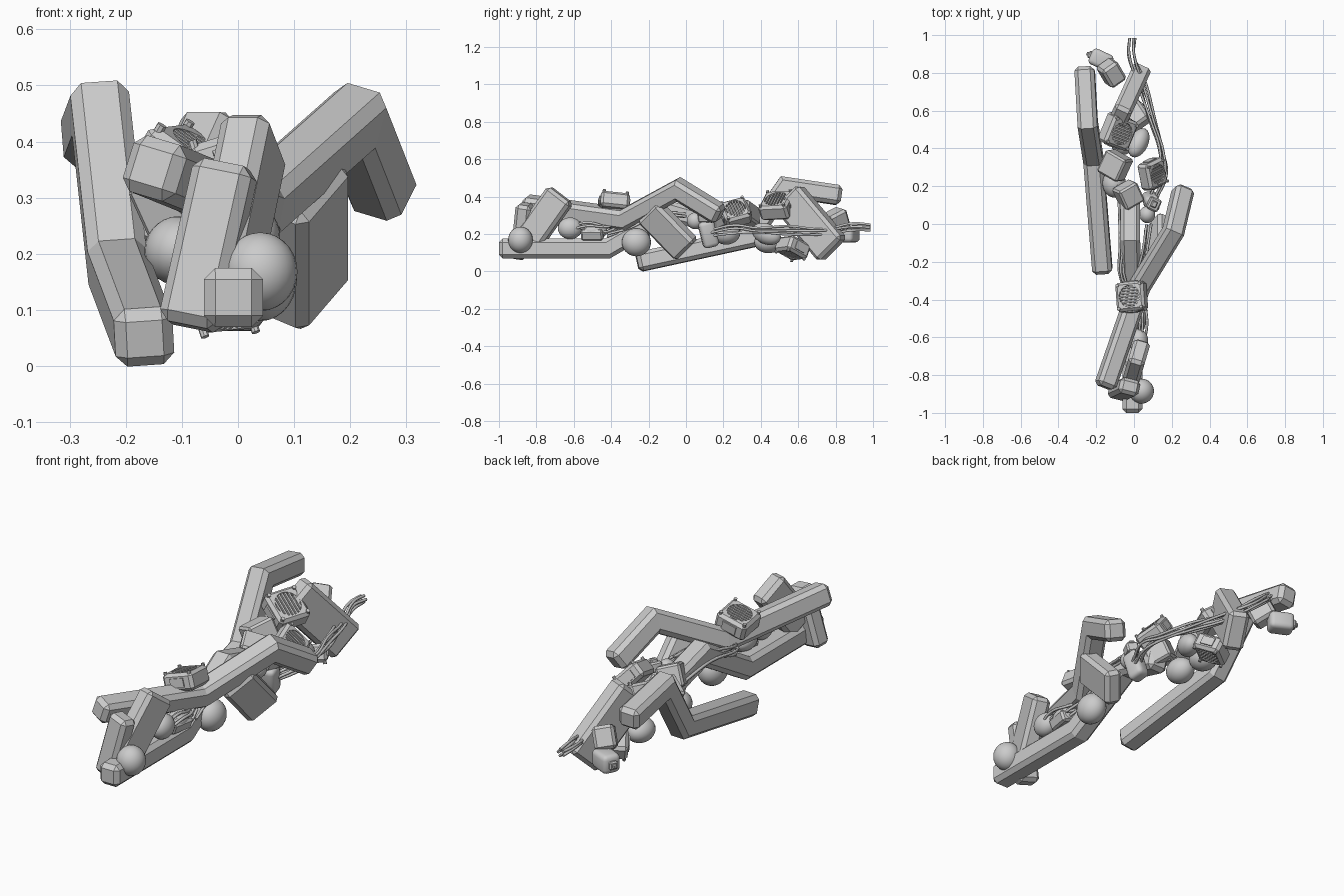
import bpy, bmesh, math, random
from mathutils import Vector, Matrix

if "Cube" in bpy.data.objects:
    bpy.data.objects.remove(bpy.data.objects["Cube"])
random.seed(4)
V = Vector


def finish(name, bm, smooth=False):
    bmesh.ops.recalc_face_normals(bm, faces=bm.faces)
    me = bpy.data.meshes.new(name)
    bm.to_mesh(me)
    bm.free()
    ob = bpy.data.objects.new(name, me)
    bpy.context.collection.objects.link(ob)
    if smooth:
        for p in me.polygons:
            p.use_smooth = True
    return ob


def beam(name, pts, w=.105, h=.105, c=.02, ref=(0, 0, 1)):
    """Chamfered square bar mitred along a path, with chamfered ends."""
    pts = [V(p) for p in pts]
    bm = bmesh.new()
    t = [(b - a).normalized() for a, b in zip(pts, pts[1:])]
    a, b = w / 2, h / 2
    octagon = [(a, b - c), (a - c, b), (c - a, b), (-a, b - c),
               (-a, c - b), (c - a, -b), (a - c, -b), (a, c - b)]
    square = [(sx * (a - c), sy * (b - c)) for sx, sy in ((1, 1), (-1, 1), (-1, -1), (1, -1))]

    def ring(p, n, k, shape):
        s = n.cross(V(ref)).normalized()
        u = s.cross(n)
        return [bm.verts.new(p + s * x + u * y * k) for x, y in shape]

    rings = [ring(pts[0] + t[0] * c, t[0], 1, octagon)]
    for i in range(1, len(pts) - 1):
        n = (t[i - 1] + t[i]).normalized()
        rings.append(ring(pts[i], n, 1 / n.dot(t[i]), octagon))
    rings.append(ring(pts[-1] - t[-1] * c, t[-1], 1, octagon))
    for r, q in zip(rings, rings[1:]):
        for j in range(8):
            bm.faces.new((r[j], r[(j + 1) % 8], q[(j + 1) % 8], q[j]))
    # square caps with a chamfer and clipped corners
    for r, p, n in ((rings[0], pts[0], t[0]), (rings[-1], pts[-1], t[-1])):
        cap = ring(p, n, 1, square)
        bm.faces.new(cap)
        for k in range(4):
            bm.faces.new((r[2 * k], r[2 * k + 1], cap[k]))
            m = (k + 1) % 4
            bm.faces.new((r[2 * k + 1], r[2 * m], cap[m], cap[k]))
    return finish(name, bm)


def box(name, loc, dims, rot=(0, 0, 0), bev=.012, seg=1):
    bm = bmesh.new()
    bmesh.ops.create_cube(bm, size=1)
    bmesh.ops.scale(bm, vec=dims, verts=bm.verts)
    bmesh.ops.bevel(bm, geom=bm.edges[:], offset=bev, segments=seg, profile=.5, affect='EDGES')
    ob = finish(name, bm, seg > 1)
    ob.location = loc
    ob.rotation_euler = [math.radians(a) for a in rot]
    return ob


def ball(name, loc, r, rot=(0, 0, 0)):
    bm = bmesh.new()
    bmesh.ops.create_uvsphere(bm, u_segments=24, v_segments=14, radius=1)
    bmesh.ops.scale(bm, vec=r, verts=bm.verts)
    ob = finish(name, bm, True)
    ob.location = loc
    ob.rotation_euler = [math.radians(a) for a in rot]


def cyl(bm, r, d, loc, n=20):
    bmesh.ops.create_cone(bm, cap_ends=True, segments=n, radius1=r, radius2=r,
                          depth=d, matrix=Matrix.Translation(loc))


def fan(name, loc, normal, s, th=.075, roll=0):
    """Square housing with a round recess, slatted grille and corner bolts."""
    body = box(name + "_housing", (0, 0, 0), (s, s, th), bev=.014)
    bm = bmesh.new()
    cyl(bm, s * .37, .04, (0, 0, th / 2), 28)
    cut = finish(name + "_cutter", bm)
    m = body.modifiers.new("recess", 'BOOLEAN')
    m.operation, m.object, m.solver = 'DIFFERENCE', cut, 'EXACT'
    bpy.context.view_layer.objects.active = body
    bpy.ops.object.modifier_apply(modifier=m.name)
    bpy.data.objects.remove(cut)
    bm = bmesh.new()
    for i in range(-3, 4):
        x = i * s * .1
        ln = 2 * math.sqrt((s * .37) ** 2 - x * x)
        bmesh.ops.create_cube(bm, size=1, matrix=Matrix.Translation((x, 0, th / 2 - .008)) @
                              Matrix.Diagonal((s * .05, ln, .012, 1)))
    for sx in (-1, 1):
        for sy in (-1, 1):
            cyl(bm, s * .055, .016, (sx * s * .4, sy * s * .4, th / 2), 8)
        bmesh.ops.create_cube(bm, size=1, matrix=Matrix.Translation((sx * s * .5, 0, 0)) @
                              Matrix.Diagonal((.012, s * .45, th * .5, 1)))
    grille = finish(name + "_grille", bm)
    q = V(normal).to_track_quat('Z', 'Y').to_matrix().to_4x4()
    mw = Matrix.Translation(loc) @ q @ Matrix.Rotation(math.radians(roll), 4, 'Z')
    body.matrix_world = mw
    grille.matrix_world = mw


def cables(name, pts, n, spread=.016, r=.007):
    for k in range(n):
        a = 2 * math.pi * k / n
        off = V((math.cos(a), 0, math.sin(a))) * spread
        cu = bpy.data.curves.new(f"{name}_{k}", 'CURVE')
        cu.dimensions, cu.bevel_depth, cu.bevel_resolution = '3D', r, 1
        cu.resolution_u, cu.use_fill_caps = 5, True
        sp = cu.splines.new('BEZIER')
        sp.bezier_points.add(len(pts) - 1)
        for i, (bp, p) in enumerate(zip(sp.bezier_points, pts)):
            j = 0 if i == 0 else .008
            bp.co = V(p) + off + V([random.uniform(-j, j) for _ in range(3)])
            bp.handle_left_type = bp.handle_right_type = 'AUTO'
        bpy.context.collection.objects.link(bpy.data.objects.new(f"{name}_{k}", cu))


# long bent beams
beam("left_beam", [(-.166, -.26, .048), (-.215, .34, .178), (-.245, .53, .45), (-.262, .83, .405)],
     ref=(-.07, 0, 1))
beam("upper_beam", [(-.155, -.865, .355), (.03, -.33, .28), (.208, -.04, .438), (.262, .185, .30)],
     ref=(.3, 0, 1))
beam("lower_beam", [(-.008, -1, .122), (-.01, -.42, .122), (-.02, -.08, .32), (-.02, .17, .25)])

# thick slabs wedged through the pile
beam("front_slab", [(-.085, -.89, .07), (-.02, -.86, .36)], .11, .085, .018, (.25, 1, 0))
beam("front_tilted_slab", [(.03, -.67, .41), (-.02, -.84, .17)], .09, .16, .018)
beam("middle_slab", [(.125, -.2, .325), (.125, .005, .115)], .085, .17, .018, (.42, 0, 1))
beam("back_slab", [(-.085, .545, .40), (.025, .785, .115)], .10, .19, .018)

# smaller boxes
box("small_block", (-.03, .155, .30), (.115, .115, .11), (20, 15, 30), .01)
box("side_block", (-.10, .31, .30), (.13, .13, .11), (15, -20, -30), .01)
box("rear_block", (-.12, .80, .27), (.10, .12, .11), (25, 10, 35), .014)
box("under_block", (.03, -.5, .20), (.06, .12, .06), (0, 20, -10), .01)
box("rounded_canister", (.09, .12, .20), (.075, .085, .145), (15, 5, 10), .022, 3)
box("connector_box", (.105, .105, .29), (.06, .07, .05), (0, 15, -25), .008)
box("connector_plug", (.105, .105, .32), (.03, .035, .025), (0, 15, -25), .005)

# rear motor with a shaft
box("motor_body", (-.175, .87, .20), (.12, .09, .09), (0, 0, -25), .022, 3)
box("motor_collar", (-.228, .895, .20), (.03, .04, .04), (0, 0, -25), .006)
box("motor_shaft", (-.242, .90, .20), (.02, .02, .02), (0, 0, -25), .004)

# rounded bulbs
ball("front_bulb", (.04, -.885, .168), (.066, .066, .07))
ball("middle_bulb", (.04, -.265, .155), (.065, .078, .075))
ball("inner_bulb", (.025, -.62, .23), (.05, .065, .058))
ball("inner_bulb_small", (.02, -.49, .215), (.045, .07, .045))
ball("left_bulb", (-.105, .215, .205), (.062, .075, .062))
ball("right_bulb", (.07, .05, .27), (.042, .045, .045))
ball("rear_bulb", (.025, .43, .20), (.05, .085, .055), (-20, 0, -25))
ball("rear_lower_bulb", (-.06, .44, .155), (.065, .075, .058))

# fan units
fan("front_fan", (-.012, -.385, .365), (-.3, .08, .95), .155, .085, 20)
fan("rear_fan", (-.085, .49, .352), (.5, -.25, .83), .165, .09, 5)
fan("right_fan", (.097, .265, .312), (.75, -.03, .66), .145, .08, 20)
fan("under_fan", (0, .57, .125), (.3, -.3, -.9), .14, .085, 10)

# cable bundles
cables("rear_cable", [(-.01, .985, .235), (-.01, .90, .24), (.04, .74, .215), (.10, .55, .22),
                      (.145, .38, .22), (.15, .26, .225), (.10, .14, .21)], 5)
cables("front_cable", [(.03, -.64, .21), (.05, -.53, .25), (.035, -.42, .23), (-.055, -.3, .27),
                       (-.065, -.1, .30), (-.07, .06, .28), (-.06, .2, .27)], 4)
cables("low_cable", [(.05, -.42, .2), (.03, -.3, .24), (.06, -.15, .3), (.07, .0, .3)], 3)
